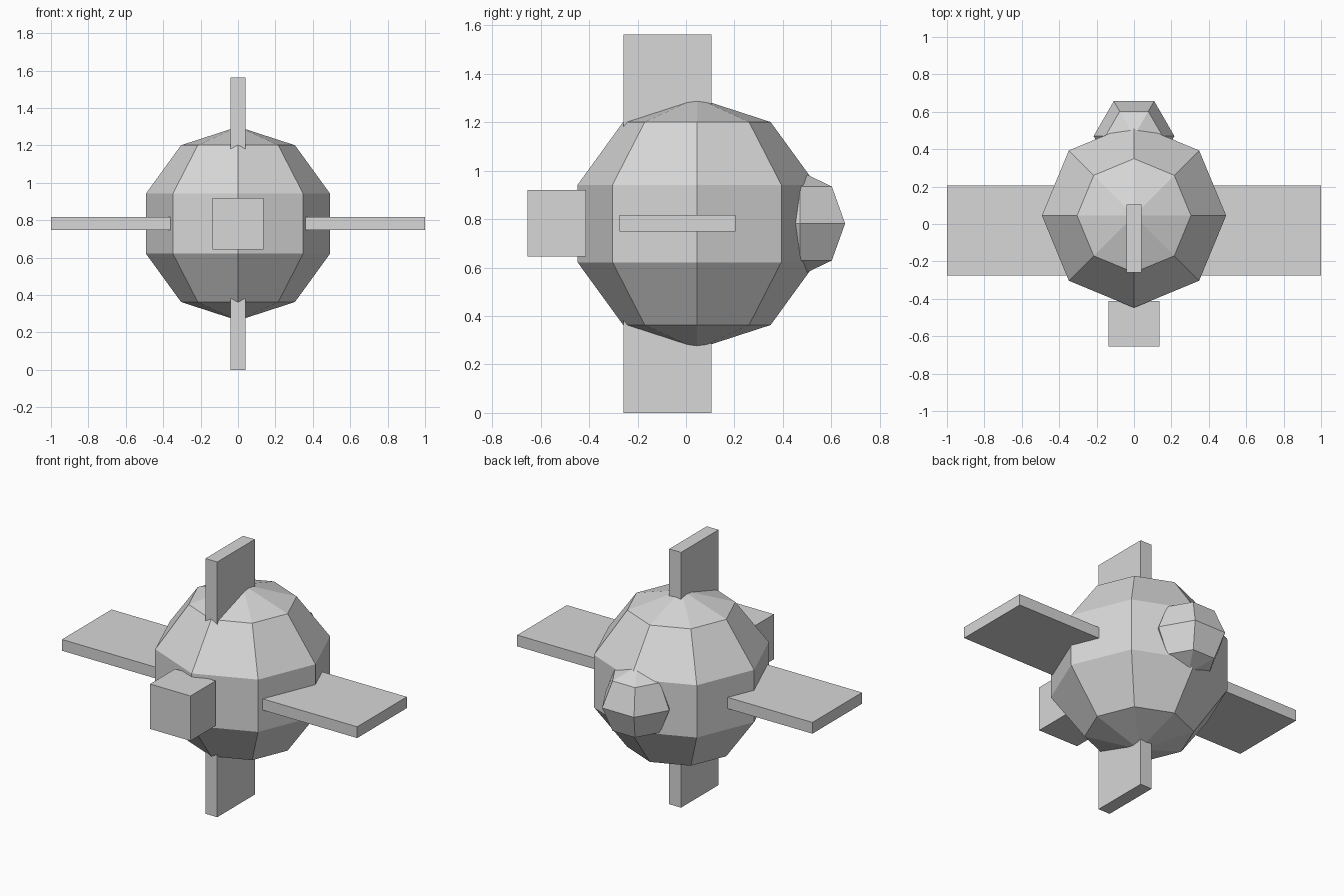
import bpy, bmesh, math
from mathutils import Vector

if "Cube" in bpy.data.objects:
    bpy.data.objects.remove(bpy.data.objects["Cube"])

MID_Z = 0.782

grey = bpy.data.materials.new("light_grey")
grey.diffuse_color = (0.68, 0.68, 0.68, 1)
grey.use_nodes = True
grey.node_tree.nodes["Principled BSDF"].inputs["Base Color"].default_value = grey.diffuse_color


def finish(name, bm):
    bmesh.ops.recalc_face_normals(bm, faces=bm.faces[:])
    me = bpy.data.meshes.new(name)
    bm.to_mesh(me)
    bm.free()
    me.materials.append(grey)
    ob = bpy.data.objects.new(name, me)
    bpy.context.collection.objects.link(ob)
    return ob


def ball(name, centre, radius, sides, rings):
    """Faceted ball with a corner on the +x axis."""
    bm = bmesh.new()
    c = Vector(centre)
    loops = []
    for i in range(1, rings):
        t = math.pi * i / rings
        loops.append([bm.verts.new(c + radius * Vector((
            math.sin(t) * math.cos(math.tau * k / sides),
            math.sin(t) * math.sin(math.tau * k / sides),
            math.cos(t)))) for k in range(sides)])
    top = bm.verts.new(c + Vector((0, 0, radius)))
    bottom = bm.verts.new(c - Vector((0, 0, radius)))
    for k in range(sides):
        n = (k + 1) % sides
        bm.faces.new((top, loops[0][k], loops[0][n]))
        bm.faces.new((bottom, loops[-1][n], loops[-1][k]))
        for a, b in zip(loops, loops[1:]):
            bm.faces.new((a[k], b[k], b[n], a[n]))
    return finish(name, bm)


def box(name, lo, hi):
    bm = bmesh.new()
    bmesh.ops.create_cube(bm, size=1)
    for v in bm.verts:
        v.co = [(l + h) / 2 + p * (h - l) for l, h, p in zip(lo, hi, v.co)]
    return finish(name, bm)


# Round hull and the small rear dome
ball("hull", (0, 0.045, MID_Z), 0.518, 8, 5)
ball("rear_dome", (0, 0.47, MID_Z), 0.216, 6, 4)

# Front block
box("front_block", (-0.137, -0.655, 0.645), (0.137, -0.412, 0.92))

# Side wings
box("left_wing", (-1.0, -0.275, 0.748), (-0.25, 0.205, 0.817))
box("right_wing", (0.25, -0.275, 0.748), (1.0, 0.205, 0.817))

# Upright fins
box("top_fin", (-0.04, -0.258, 1.1), (0.04, 0.105, 1.563))
box("bottom_fin", (-0.04, -0.258, 0.0), (0.04, 0.105, 0.463))
